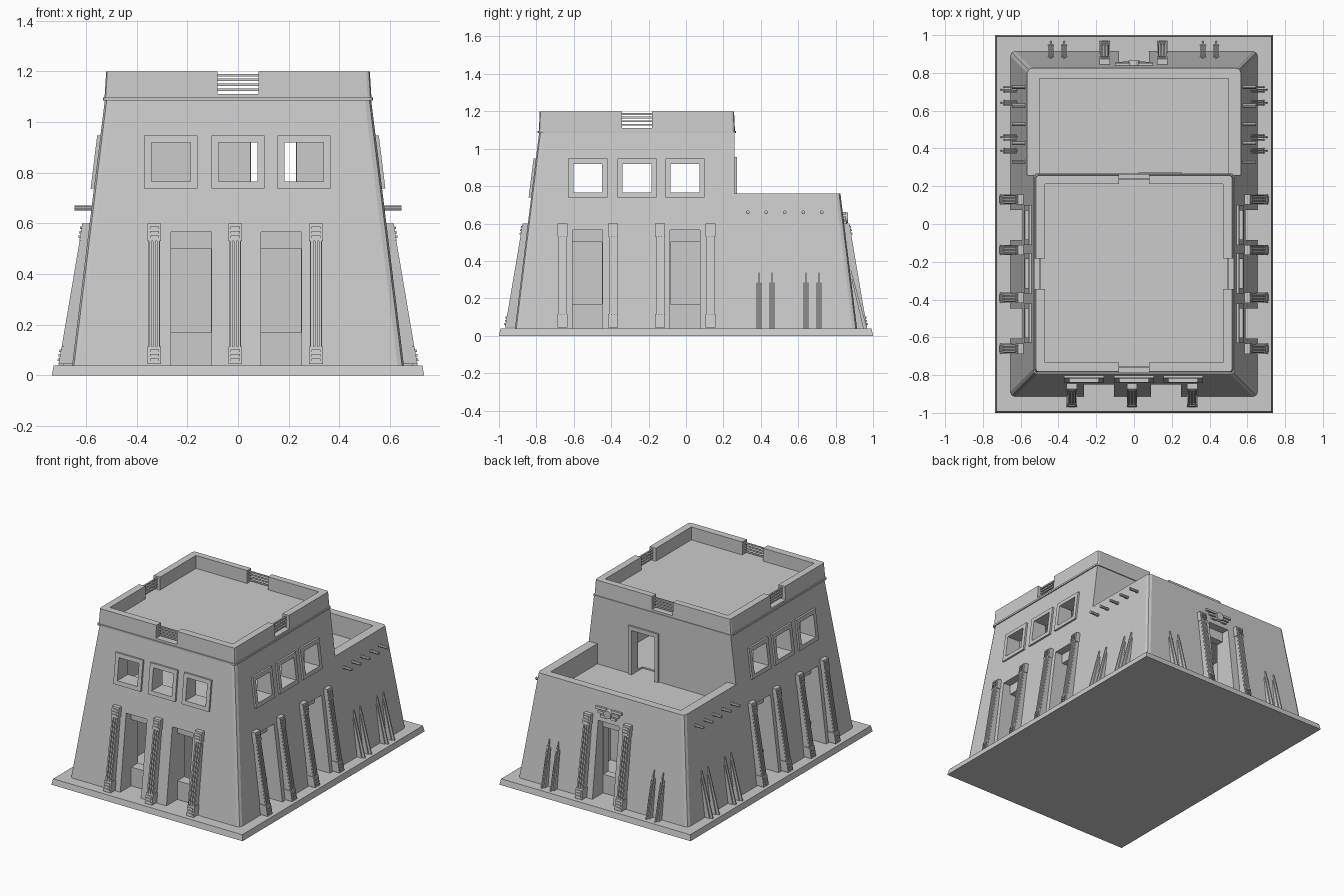
import bpy, bmesh, math
from mathutils import Vector

if "Cube" in bpy.data.objects:
    bpy.data.objects.remove(bpy.data.objects["Cube"])

stone = bpy.data.materials.new("grey_stone")
stone.use_nodes = True
stone.diffuse_color = (0.6, 0.6, 0.6, 1)
stone.node_tree.nodes["Principled BSDF"].inputs["Base Color"].default_value = (0.6, 0.6, 0.6, 1)

GROUND, ROOF, SLOPE = 0.04, 1.09, 0.124
SIDES = ("front", "back", "right", "left")


def add_block(bm, low, high):
    """Six-sided block from a lower and an upper ring of four points."""
    v = [bm.verts.new(p) for p in list(low) + list(high)]
    faces = [v[3::-1], v[4:]]
    for i in range(4):
        j = (i + 1) % 4
        faces.append([v[i], v[j], v[j + 4], v[i + 4]])
    made = [bm.faces.new(f) for f in faces]
    bmesh.ops.recalc_face_normals(bm, faces=made)


def rect(x0, x1, y0, y1, z):
    return [(x0, y0, z), (x1, y0, z), (x1, y1, z), (x0, y1, z)]


def add_box(bm, x0, x1, y0, y1, z0, z1):
    add_block(bm, rect(x0, x1, y0, y1, z0), rect(x0, x1, y0, y1, z1))


def finish(name, bm):
    mesh = bpy.data.meshes.new(name)
    bm.to_mesh(mesh)
    bm.free()
    mesh.materials.append(stone)
    obj = bpy.data.objects.new(name, mesh)
    bpy.context.scene.collection.objects.link(obj)
    return obj


def tapered(name, low, high, bevel=0):
    bm = bmesh.new()
    add_block(bm, low, high)
    if bevel:
        corners = [e for e in bm.edges if abs(e.verts[0].co.z - e.verts[1].co.z) > 0.01]
        bmesh.ops.bevel(bm, geom=corners, offset=bevel, segments=2, affect='EDGES', profile=0.5)
    return finish(name, bm)


def cut(obj, *bounds):
    """Subtract a box and drop the cutter."""
    bm = bmesh.new()
    add_box(bm, *bounds)
    cutter = finish("cutter", bm)
    cutter.hide_render = True
    mod = obj.modifiers.new("cut", 'BOOLEAN')
    mod.operation, mod.solver, mod.object = 'DIFFERENCE', 'EXACT', cutter
    bpy.context.view_layer.objects.active = obj
    bpy.ops.object.modifier_apply(modifier=mod.name)
    bpy.data.objects.remove(cutter)


def on_side(side, u, d, z):
    """Point at u along a wall and d out from the centre."""
    return {"front": (u, -d, z), "back": (u, d, z), "right": (d, u, z), "left": (-d, u, z)}[side]


def wall(side, z):
    return (0.915 if side in ("front", "back") else 0.655) - SLOPE * (z - GROUND)


def add_slab(bm, side, u0, u1, z0, z1, out0, out1, depth=0.03):
    """Block leaning on a sloped wall, standing out0 proud below and out1 above."""
    rings = []
    for z, out in ((z0, out0), (z1, out1)):
        w = wall(side, z)
        rings.append([on_side(side, u, w + d, z) for u, d in
                      ((u0, -depth), (u1, -depth), (u1, out), (u0, out))])
    add_block(bm, *rings)


def cut_side(obj, side, u0, u1, d0, d1, z0, z1):
    a, b = on_side(side, u0, d0, z0), on_side(side, u1, d1, z1)
    lo, hi = [min(p) for p in zip(a, b)], [max(p) for p in zip(a, b)]
    cut(obj, lo[0], hi[0], lo[1], hi[1], lo[2], hi[2])


# Ground slab
tapered("ground_slab", rect(-0.735, 0.735, -1, 1, 0), rect(-0.727, 0.727, -0.992, 0.992, GROUND))

# Sloped walls, stepped down to a terrace at the back
walls = tapered("walls", rect(-0.655, 0.655, -0.915, 0.915, GROUND - 0.005),
                rect(-0.525, 0.525, -0.785, 0.785, ROOF), 0.025)
cut(walls, -1, 1, 0.26, 1, 0.76, 1.3)
cut(walls, -0.5, 0.5, 0.26, 0.77, 0.62, 1.3)

# Rooms
cut(walls, -0.46, 0.46, -0.72, 0.2, 0.63, 1.05)
for s in (-1, 1):
    cut(walls, *sorted((s * 0.06, s * 0.46)), -0.72, 0.2, 0.06, 0.57)
cut(walls, -0.3, 0.3, 0.4, 0.74, 0.06, 0.57)

# Windows and doorways
WINDOWS = {"front": (-0.265, 0, 0.26), "right": (-0.525, -0.262, -0.005)}
WINDOWS["left"] = WINDOWS["right"]
DOORS = {"front": (-0.185, 0.17), "right": (-0.527, -0.005), "back": (0,)}
DOORS["left"] = DOORS["right"]
for side, spots in WINDOWS.items():
    for u in spots:
        cut_side(walls, side, u - 0.077, u + 0.077, 0.4, 0.95, 0.765, 0.92)
for side, spots in DOORS.items():
    back = wall(side, 0.6) - 0.05
    for u in spots:
        cut_side(walls, side, u - 0.08, u + 0.08, back, 1.2, GROUND, 0.565)
        cut_side(walls, side, u - 0.079, u + 0.079, back - 0.14, 1.2, 0.17, 0.5)
cut(walls, 0.05, 0.23, 0.15, 0.3, 0.62, 0.93)

# Window frames
bm = bmesh.new()
for side, spots in WINDOWS.items():
    for u in spots:
        for s in (-1, 1):
            a, b = sorted((u + s * 0.077, u + s * 0.105))
            add_slab(bm, side, a, b, 0.738, 0.947, 0.013, 0.013)
        for z0, z1 in ((0.738, 0.766), (0.919, 0.947)):
            add_slab(bm, side, u - 0.077, u + 0.077, z0, z1, 0.013, 0.013)
finish("window_frames", bm)

# Terrace door frame
bm = bmesh.new()
for x0, x1, z0 in ((0.025, 0.052, 0.62), (0.228, 0.255, 0.62), (0.052, 0.228, 0.928)):
    add_box(bm, x0, x1, 0.23, 0.272, z0, 0.957)
finish("terrace_door_frame", bm)

# Roof parapet with a gap on each side
parapet = tapered("roof_parapet", rect(-0.527, 0.527, -0.787, 0.262, ROOF),
                  rect(-0.52, 0.52, -0.782, 0.257, 1.2), 0.015)
cut(parapet, -0.472, 0.472, -0.732, 0.213, 1.11, 1.3)
MID = -0.263
cut(parapet, -0.08, 0.08, -1, 1, 1.11, 1.3)
cut(parapet, -1, 1, MID - 0.08, MID + 0.08, 1.11, 1.3)
tapered("parapet_lip", rect(-0.533, 0.533, -0.793, 0.267, ROOF - 0.006),
        rect(-0.533, 0.533, -0.793, 0.267, ROOF + 0.006), 0.015)

# Railing bars in the gaps
bm = bmesh.new()
for i in range(4):
    z, r = 1.128 + 0.019 * i, 0.005
    for y in (-0.758, 0.237):
        add_box(bm, -0.09, 0.09, y - r, y + r, z - r, z + r)
    for x in (-0.497, 0.497):
        add_box(bm, x - r, x + r, MID - 0.09, MID + 0.09, z - r, z + r)
finish("railing_bars", bm)

# Leaning pilasters with fluted shafts and ribbed end blocks
PILASTERS = {"front": (-0.33, -0.011, 0.308), "back": (-0.155, 0.15),
             "right": (-0.66, -0.39, -0.138, 0.13)}
PILASTERS["left"] = PILASTERS["right"]


def proud(z):
    return 0.057 - 0.045 * (z - GROUND)


bm = bmesh.new()
for side, spots in PILASTERS.items():
    for u in spots:
        def piece(half, z0, z1, extra, shift=0):
            add_slab(bm, side, u + shift - half, u + shift + half, z0, z1,
                     proud(z0) + extra, proud(z1) + extra)
        piece(0.023, 0.045, 0.59, -0.012)
        for shift in (-0.016, 0, 0.016):
            piece(0.005, 0.1, 0.54, -0.004, shift)
        for z in (0.045, 0.53):
            piece(0.027, z, z + 0.07, -0.003)
            for k in range(3):
                piece(0.018, z + 0.012 + 0.018 * k, z + 0.022 + 0.018 * k, 0.003)
finish("pilasters", bm)

# Thin wall fins in pairs
FINS = {"back": (-0.44, -0.37, 0.365, 0.435), "right": (0.388, 0.458, 0.642, 0.712)}
FINS["left"] = FINS["right"]
bm = bmesh.new()
for side, spots in FINS.items():
    for u in spots:
        for shift, top, out in ((-0.011, 0.3, 0.035), (0, 0.35, 0.053), (0.011, 0.3, 0.035)):
            add_slab(bm, side, u + shift - 0.004, u + shift + 0.004, GROUND, top, out, 0.006)
finish("wall_fins", bm)

# Beam ends below the terrace
bm = bmesh.new()
for s in (-1, 1):
    for i in range(5):
        ring = bmesh.ops.create_cone(bm, cap_ends=True, segments=8, radius1=0.01, radius2=0.01, depth=0.1)
        bmesh.ops.rotate(bm, verts=ring["verts"], matrix=Vector((0, 0, 1)).rotation_difference(
            Vector((1, 0, 0))).to_matrix())
        bmesh.ops.translate(bm, verts=ring["verts"], vec=(s * 0.595, 0.33 + 0.099 * i, 0.66))
finish("beam_ends", bm)

# Winged disc relief above the back door
bm = bmesh.new()
for s in (-1, 1):
    for k in range(3):
        a, b = sorted((s * 0.02, s * (0.1 - 0.02 * k)))
        z = 0.645 - 0.024 * k
        add_slab(bm, "back", a, b, z, z + 0.016, 0.014, 0.014)
disc = bmesh.ops.create_cone(bm, cap_ends=True, segments=16, radius1=0.032, radius2=0.028, depth=0.05)
bmesh.ops.rotate(bm, verts=disc["verts"], matrix=Vector((0, 0, 1)).rotation_difference(
    Vector((0, 1, 0))).to_matrix())
bmesh.ops.translate(bm, verts=disc["verts"], vec=(0, wall("back", 0.63), 0.63))
finish("door_relief", bm)
